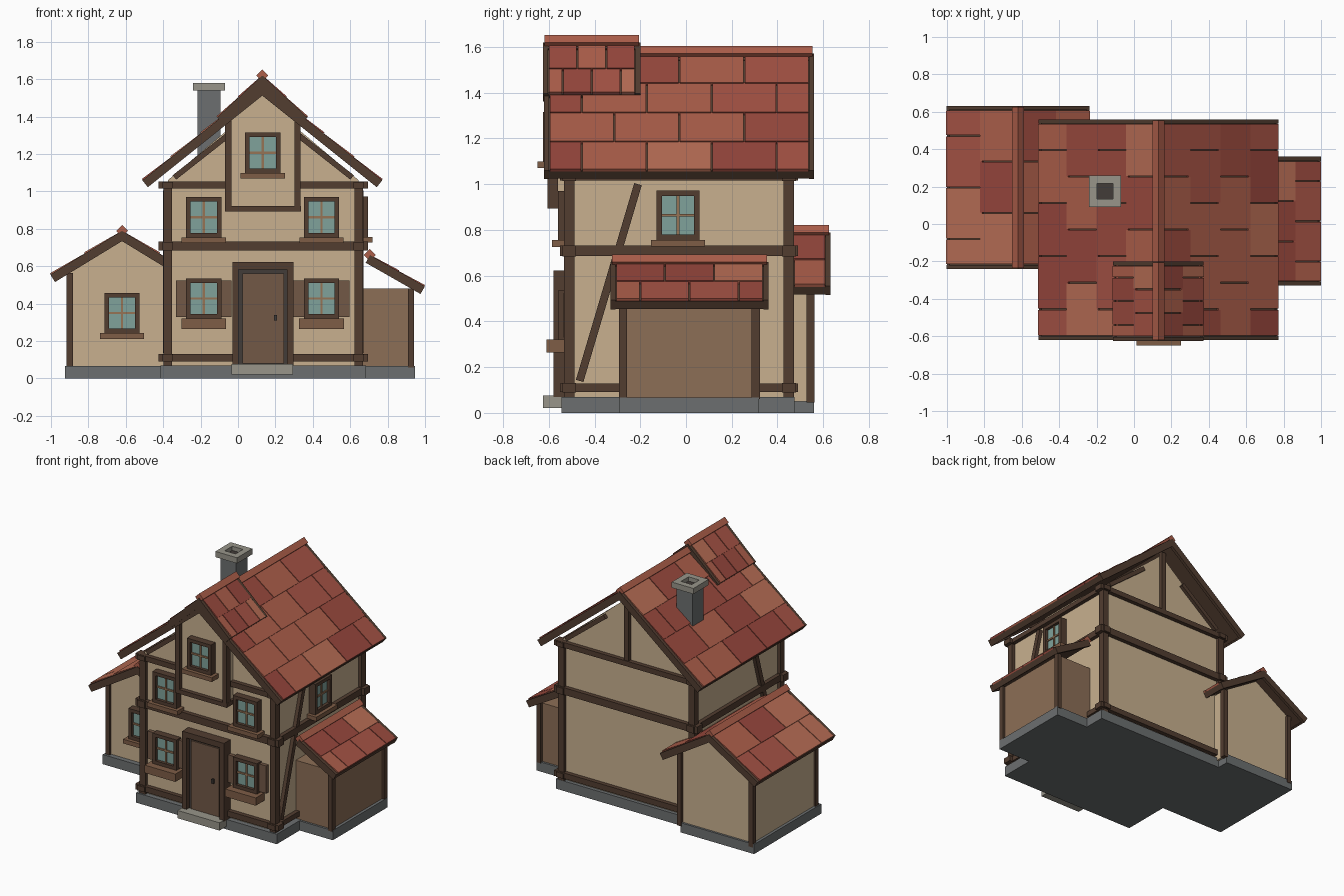
import bpy, bmesh, math, random
from mathutils import Vector, Matrix

if "Cube" in bpy.data.objects:
    bpy.data.objects.remove(bpy.data.objects["Cube"])

random.seed(4)


def mat(name, r, g, b):
    m = bpy.data.materials.new(name)
    m.diffuse_color = [((c / 255 + 0.055) / 1.055) ** 2.4 for c in (r, g, b)] + [1]
    m.use_nodes = True
    m.node_tree.nodes["Principled BSDF"].inputs["Base Color"].default_value = m.diffuse_color
    return m


PLASTER = mat("plaster", 200, 176, 143)
TIMBER = mat("timber", 82, 61, 48)
BOARD = mat("boards", 140, 110, 86)
SILL = mat("sill_wood", 126, 93, 70)
DOOR = mat("door_wood", 114, 88, 70)
BAR = mat("window_bar", 150, 115, 85)
GLASS = mat("glass", 128, 162, 155)
STONE = mat("stone", 108, 111, 112)
CAP = mat("pale_stone", 152, 149, 138)
DARK = mat("dark", 66, 60, 56)
REDS = [mat("tile_%d" % i, *c) for i, c in enumerate(
    [(154, 74, 62), (164, 82, 68), (172, 94, 74), (182, 108, 84), (150, 70, 60)])]
XF, XB, YF, YB = -0.375, 0.645, -0.51, 0.45      # main wall planes
CX = 0.135


def finish(name, bm, m):
    bmesh.ops.recalc_face_normals(bm, faces=bm.faces)
    me = bpy.data.meshes.new(name)
    bm.to_mesh(me)
    bm.free()
    me.materials.append(m)
    ob = bpy.data.objects.new(name, me)
    bpy.context.collection.objects.link(ob)
    return ob


def obox(name, c, axes, size, m):
    """Box with centre c, three axis vectors and full sizes."""
    rot = Matrix([a.normalized() for a in axes]).transposed().to_4x4()
    bm = bmesh.new()
    bmesh.ops.create_cube(bm, size=1, matrix=Matrix.Translation(c) @ rot @ Matrix.Diagonal((*size, 1)))
    return finish(name, bm, m)


def box(name, x0, x1, y0, y1, z0, z1, m):
    return obox(name, Vector(((x0 + x1) / 2, (y0 + y1) / 2, (z0 + z1) / 2)), Matrix.Identity(3),
                (abs(x1 - x0), abs(y1 - y0), abs(z1 - z0)), m)


def beam(name, a, b, side, w, t, m=TIMBER):
    """Sloping timber from a to b; t is its size along side."""
    a, b, side = Vector(a), Vector(b), Vector(side)
    d = b - a
    return obox(name, (a + b) / 2, (d, side.cross(d), side), (d.length, w, t), m)


def house(name, cx, hw, y0, y1, z0, z1, apex):
    """Walls with a gable at each end."""
    bm = bmesh.new()
    prof = [(cx - hw, z0), (cx + hw, z0), (cx + hw, z1), (cx, apex), (cx - hw, z1)]
    f = bm.faces.new([bm.verts.new((x, y0, z)) for x, z in prof])
    ext = bmesh.ops.extrude_face_region(bm, geom=[f])["geom"]
    bmesh.ops.translate(bm, vec=(0, y1 - y0, 0), verts=[v for v in ext if isinstance(v, bmesh.types.BMVert)])
    return finish(name, bm, PLASTER)


def roof(name, cx, hw, peak, slope, y0, y1, rows, n, sides=(-1, 1)):
    """Deck, barge boards, eave boards, staggered tile rows and ridge cap."""
    ang, Y = math.atan(slope), Vector((0, 1, 0))
    L = hw / math.cos(ang)
    for s in sides:
        d = Vector((s * math.cos(ang), 0, -math.sin(ang)))
        nrm = Vector((s * math.sin(ang), 0, math.cos(ang)))

        def slab(part, u0, u1, v0, v1, h0, h1, m, tilt=0):
            c = Vector((cx, 0, peak)) + d * (u0 + u1) / 2 + Y * (v0 + v1) / 2 + nrm * (h0 + h1) / 2
            dd = d + nrm * tilt
            obox(name + part, c, (dd, Y * s, dd.cross(Y * s)), (u1 - u0, v1 - v0, h1 - h0), m)

        slab("_deck", 0, L, y0 + .01, y1 - .01, -.035, -.01, TIMBER)
        slab("_eave_board", L - .012, L, y0, y1, -.042, -.004, TIMBER)
        for v in (y0, y1 - .022):
            slab("_barge_board", 0, L, v, v + .022, -.045, .002, TIMBER)
        a, b = y0 + .022, y1 - .022
        w, h = (b - a) / n, L / rows
        for r in range(rows):
            stagger = (rows - 1 - r + 1) % 2 if rows % 2 else r % 2
            cuts = [a] + [a + w * (k + .5 * stagger) for k in range(n + 1)] + [b]
            cuts = sorted(set(round(min(c, b), 4) for c in cuts))
            for v0, v1 in zip(cuts, cuts[1:]):
                slab("_tile", r * h, (r + 1) * h + (.008 if r < rows - 1 else -.002), v0 + .003, v1 - .003,
                     -.011, .006, random.choice(REDS), .03)
    obox(name + "_ridge_cap", Vector((cx, (y0 + y1) / 2, peak + .002)),
         (Vector((1, 0, 1)), Y, Vector((-1, 0, 1))), (.045, y1 - y0 - .012, .045), REDS[2])


def window(name, c, z, plane, side=False, ledge="sill", shutters=False):
    """Framed 2x2 window centred at c, frame bottom at z, on a front or right-hand wall."""
    def part(p, u0, u1, o0, o1, z0, z1, m):
        if side:
            box(name + p, plane + o0, plane + o1, c + u0, c + u1, z + z0, z + z1, m)
        else:
            box(name + p, c + u0, c + u1, plane - o1, plane - o0, z + z0, z + z1, m)
    W, H, t = .094, .215, .024
    for s in (-1, 1):
        part("_jamb", s * W, s * (W - t), -.01, .05, 0, H, TIMBER)
        if shutters:
            part("_shutter", s * W, s * (W + .055), -.01, .025, .01, H - .01, DOOR)
    part("_rail", -W + t, W - t, -.01, .05, 0, t, TIMBER)
    part("_head", -W + t, W - t, -.01, .05, H - t, H, TIMBER)
    part("_glass", -W + t, W - t, -.01, .028, t, H - t, GLASS)
    part("_bar_upright", -.006, .006, 0, .036, t, H - t, BAR)
    part("_bar_cross", -W + t, W - t, 0, .036, H / 2 - .006, H / 2 + .006, BAR)
    if ledge == "sill":
        part("_sill", -.118, .118, -.01, .075, -.03, 0, SILL)
    else:
        part("_flower_box", -.12, .12, -.01, .1, -.055, 0, SILL)


# foundations
box("main_foundation", CX - .55, CX + .55, -.545, .475, 0, .07, STONE)
box("wing_foundation", -.925, -.35, -.19, .56, 0, .068, STONE)
box("annex_foundation", .6, .945, -.29, .32, 0, .068, STONE)

# main block walls and frame
house("main_walls", CX, .51, YF, YB, .05, 1.06, 1.49)
for x in (XF, XB):
    for y in (YF, YB):
        box("corner_post", x - .023, x + .023, y - .023, y + .023, .06, 1.04, TIMBER)
for z0, z1 in ((.09, .13), (.683, .733), (1.015, 1.052)):
    for y in (YF, YB):
        box("long_beam", CX - .56, CX + .56, y - .03, y + .03, z0, z1, TIMBER)
    for x in (XF, XB):
        box("side_beam", x - .028, x + .028, YF - .04, YB + .04, z0 + .002, z1 - .002, TIMBER)
for x in (XF - .01, XB + .01):
    beam("side_brace", (x, -.465, .14), (x, -.21, 1.0), (1, 0, 0), .034, .03)
for y in (YF - .01, YB + .01):
    for s in (-1, 1):
        beam("gable_strut", (CX + s * .475, y, 1.075), (CX + s * .17, y, 1.315), (0, 1, 0), .03, .03)
    box("king_post", CX - .018, CX + .018, y - .015, y + .015, 1.05, 1.5, TIMBER)
roof("main_roof", .13, .64, 1.57, .8, -.62, .56, 4, 4)

# dormer
house("dormer_walls", .132, .187, -.575, -.22, .9, 1.385, 1.545)
for x in (-.052, .318):
    box("dormer_post", x - .017, x + .017, -.605, -.56, .9, 1.395, TIMBER)
box("dormer_beam", -.07, .336, -.605, -.5, .893, .923, TIMBER)
roof("dormer_roof", .13, .24, 1.618, .93, -.625, -.2, 2, 3)

# left wing
house("wing_walls", -.62, .285, -.155, .545, .05, .565, .742)
for x in (-.9, -.34):
    for y in (-.155, .545):
        box("wing_post", x - .017, x + .017, y - .018, y + .018, .045, .565, TIMBER)
roof("wing_roof", -.62, .382, .787, .61, -.24, .632, 2, 3)

# right annex with lean-to roof
box("annex_walls", .62, .925, -.275, .305, .05, .48, BOARD)
for y in (-.275, .305):
    box("annex_post", .91, .942, y - .018, y + .018, .06, .482, TIMBER)
roof("annex_roof", .705, .293, .658, .57, -.33, .36, 2, 3, (1,))

# chimney: shaft, four-sided cap ring, dark flue
hx, hy = -.155, .175
box("chimney_shaft", hx - .062, hx + .062, hy - .062, hy + .062, 1.15, 1.545, STONE)
for s in (-1, 1):
    box("chimney_cap", hx + s * .042, hx + s * .085, hy - .085, hy + .085, 1.54, 1.58, CAP)
    box("chimney_cap", hx - .042, hx + .042, hy + s * .042, hy + s * .085, 1.54, 1.58, CAP)
box("chimney_flue", hx - .042, hx + .042, hy - .042, hy + .042, 1.5, 1.55, DARK)

# windows
for i, x in enumerate((-.183, .446)):
    window("upper_window", x, .755, YF)
    window("lower_window", x, .32, YF, ledge="box", shutters=True)
window("dormer_window", .132, 1.1, -.575)
window("wing_window", -.62, .242, -.155)
window("side_window", -.035, .757, XB, side=True)

# door, frame and step
for x in (-.03, .263):
    box("door_post", x, x + .034, -.58, -.5, .07, .622, TIMBER)
box("door_lintel", .004, .263, -.58, -.5, .582, .622, TIMBER)
box("door_surround", .004, .263, -.55, -.5, .07, .582, DARK)
box("door", .025, .245, -.56, -.5, .08, .562, DOOR)
box("door_handle", .193, .208, -.575, -.555, .31, .34, DARK)
box("door_step", -.035, .293, -.625, -.5, .022, .077, CAP)
